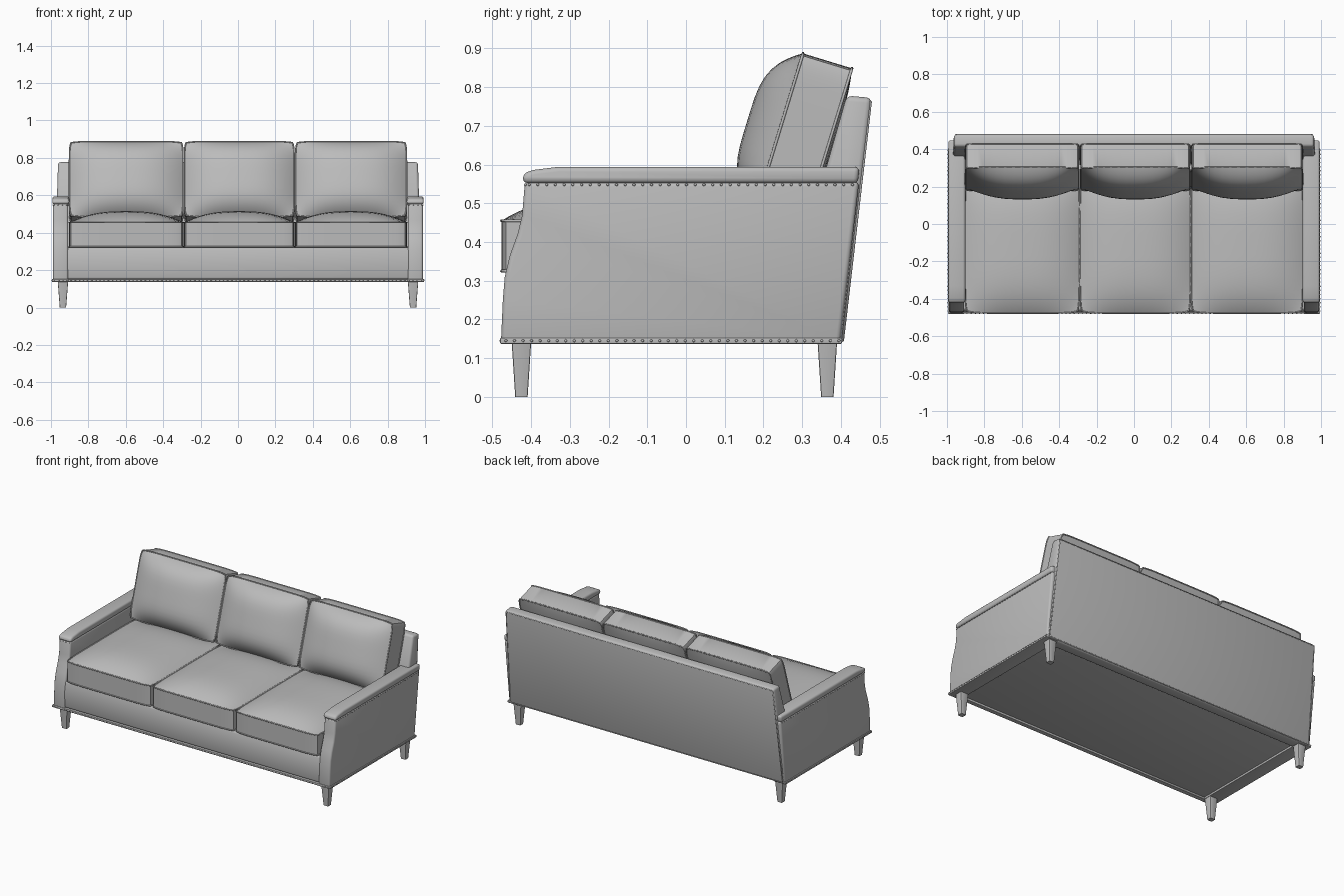
import bpy, bmesh, math
from mathutils import Matrix, Vector

if "Cube" in bpy.data.objects:
    bpy.data.objects.remove(bpy.data.objects["Cube"])

grey = bpy.data.materials.new("grey_upholstery")
grey.diffuse_color = (0.5, 0.5, 0.5, 1)
grey.use_nodes = True
grey.node_tree.nodes["Principled BSDF"].inputs["Base Color"].default_value = grey.diffuse_color


def finish(ob, angle=40):
    """Assign the colour and smooth all but the sharp edges."""
    ob.data.materials.clear()
    ob.data.materials.append(grey)
    bpy.ops.object.select_all(action='DESELECT')
    ob.select_set(True)
    bpy.context.view_layer.objects.active = ob
    bpy.ops.object.shade_smooth_by_angle(angle=math.radians(angle))
    return ob


def from_bmesh(name, bm, angle=40):
    bmesh.ops.recalc_face_normals(bm, faces=bm.faces)
    me = bpy.data.meshes.new(name)
    bm.to_mesh(me)
    bm.free()
    ob = bpy.data.objects.new(name, me)
    bpy.context.collection.objects.link(ob)
    return finish(ob, angle)


def slab(name, profile, x0, x1, bevel, taper=None):
    """Extrude a (y, z) profile along x and round its hard edges."""
    bm = bmesh.new()
    face = bm.faces.new([bm.verts.new((x0, y, z)) for y, z in profile])
    ext = bmesh.ops.extrude_face_region(bm, geom=[face])
    for v in ext['geom']:
        if isinstance(v, bmesh.types.BMVert):
            v.co.x = x1
    if taper:
        for v in bm.verts:
            v.co.x *= taper(v.co.z)
    bmesh.ops.recalc_face_normals(bm, faces=bm.faces)
    hard = [e for e in bm.edges if e.calc_face_angle(0) > math.radians(35)]
    bmesh.ops.bevel(bm, geom=hard, offset=bevel, segments=3, profile=0.5,
                    affect='EDGES', clamp_overlap=True)
    return from_bmesh(name, bm)


def piping(name, points, radius=0.004):
    """Closed thin cord through the points."""
    cu = bpy.data.curves.new(name, 'CURVE')
    cu.dimensions = '3D'
    cu.bevel_depth = radius
    cu.bevel_resolution = 1
    sp = cu.splines.new('POLY')
    sp.points.add(len(points) - 1)
    for p, co in zip(sp.points, points):
        p.co = (*co, 1)
    sp.use_cyclic_u = True
    ob = bpy.data.objects.new(name, cu)
    bpy.context.collection.objects.link(ob)
    bpy.ops.object.select_all(action='DESELECT')
    ob.select_set(True)
    bpy.context.view_layer.objects.active = ob
    bpy.ops.object.convert(target='MESH')
    finish(bpy.context.object, 80)


def cushion(name, w, d, t, crown, back_crown, matrix, n=20):
    """Boxed cushion: two crowned panels, a straight border and corded seams."""
    bm = bmesh.new()

    def spot(i, j, side):
        u, v = 2 * i / n - 1, 2 * j / n - 1
        # closer spacing near the edges keeps the corners round
        u, v = math.sin(u * math.pi / 2), math.sin(v * math.pi / 2)
        puff = (1 - abs(u) ** 2.6) * (1 - v ** 4)
        h = t / 2 + (crown if side > 0 else back_crown) * puff
        return matrix @ Vector((w / 2 * u * (1 - 0.03 * v ** 10),
                                d / 2 * v * (1 - 0.03 * u ** 10), side * h))

    rim = ([(i, 0) for i in range(n)] + [(n, j) for j in range(n)]
           + [(i, n) for i in range(n, 0, -1)] + [(0, j) for j in range(n, 0, -1)])
    grids = []
    for side in (1, -1):
        g = {(i, j): bm.verts.new(spot(i, j, side))
             for i in range(n + 1) for j in range(n + 1)}
        for i in range(n):
            for j in range(n):
                bm.faces.new([g[i, j], g[i + 1, j], g[i + 1, j + 1], g[i, j + 1]])
        grids.append(g)
    for a, b in zip(rim, rim[1:] + rim[:1]):
        bm.faces.new([grids[0][a], grids[0][b], grids[1][b], grids[1][a]])
    from_bmesh(name, bm, 50)
    for label, side in (("front", 1), ("rear", -1)):
        piping(f"{name}_{label}_piping", [spot(i, j, side) for i, j in rim])


def nail_row(name, rows, gap=0.022):
    """Small domed nails spaced along straight rows."""
    bm = bmesh.new()
    for a, b in rows:
        a, b = Vector(a), Vector(b)
        count = int((b - a).length / gap)
        for k in range(count + 1):
            bmesh.ops.create_icosphere(bm, subdivisions=1, radius=0.004,
                                       matrix=Matrix.Translation(a.lerp(b, k / count)))
    from_bmesh(name, bm, 80)


# Seat base and front rail
slab("seat_base", [(-0.468, 0.15), (-0.472, 0.24), (-0.462, 0.32),
                   (0.37, 0.32), (0.37, 0.15)], -0.92, 0.92, 0.012)
slab("front_trim", [(-0.479, 0.137), (-0.479, 0.152), (-0.45, 0.152), (-0.45, 0.137)],
     -0.93, 0.93, 0.003)

# Raked back panel, slightly narrower at the top
slab("back_panel", [(0.33, 0.138), (0.404, 0.138), (0.48, 0.772), (0.415, 0.778),
                    (0.35, 0.55)], -1, 1, 0.014,
     lambda z: 0.982 - 0.02 * min(1, max(0, (z - 0.14) / 0.63)))
piping("back_panel_piping", [(-0.974, 0.404, 0.145), (0.974, 0.404, 0.145),
                             (0.954, 0.476, 0.762), (-0.954, 0.476, 0.762)])

# Arms with a scooped front, padded top and bottom trim
arm = [(-0.478, 0.137), (-0.473, 0.25), (-0.468, 0.31), (-0.455, 0.365),
       (-0.435, 0.42), (-0.423, 0.47), (-0.416, 0.555), (0.447, 0.555), (0.398, 0.137)]
pad = [(-0.421, 0.552), (-0.421, 0.577), (-0.395, 0.586), (-0.33, 0.594),
       (0.448, 0.594), (0.444, 0.552)]
for side, s in (("left", -1), ("right", 1)):
    slab(f"{side}_arm", arm, s * 0.908, s * 0.989, 0.012)
    slab(f"{side}_arm_pad", pad, s * 0.902, s * 0.993, 0.016)
    slab(f"{side}_arm_lower_trim", [(-0.48, 0.137), (-0.48, 0.152), (0.404, 0.152),
                                    (0.402, 0.137)], s * 0.906, s * 0.995, 0.003)
    nail_row(f"{side}_arm_nails", [
        ((s * 0.995, -0.465, 0.145), (s * 0.995, 0.395, 0.145)),
        ((s * 0.989, -0.405, 0.548), (s * 0.989, 0.43, 0.548)),
        ((s * 0.985, -0.415, 0.548), (s * 0.915, -0.415, 0.548))])
nail_row("front_nails", [((-0.98, -0.478, 0.145), (0.98, -0.478, 0.145))])

# Seat and back cushions, three across
for label, x0, x1 in (("left", -0.903, -0.292), ("middle", -0.288, 0.302),
                      ("right", 0.306, 0.903)):
    mid, width = (x0 + x1) / 2, x1 - x0
    cushion(f"{label}_seat_cushion", width, 0.73, 0.13, 0.06, 0.004,
            Matrix.Translation((mid, -0.111, 0.39)))
    cushion(f"{label}_back_cushion", width - 0.004, 0.42, 0.132, 0.087, 0.012,
            Matrix.Translation((mid, 0.304, 0.667))
            @ Matrix.Rotation(math.radians(73), 4, 'X'))

# Tapered square legs
for row, y in (("front", -0.425), ("rear", 0.365)):
    for side, s in (("left", -1), ("right", 1)):
        bm = bmesh.new()
        bmesh.ops.create_cube(bm, size=1)
        for v in bm.verts:
            top = v.co.z > 0
            v.co = (s * 0.936 + v.co.x * (0.058 if top else 0.034),
                    y + v.co.y * (0.052 if top else 0.032), 0.155 if top else 0)
        bmesh.ops.bevel(bm, geom=[e for e in bm.edges
                                  if abs(e.verts[0].co.z - e.verts[1].co.z) > 0.1],
                        offset=0.004, segments=2, profile=0.5, affect='EDGES')
        from_bmesh(f"{row}_{side}_leg", bm, 30)
